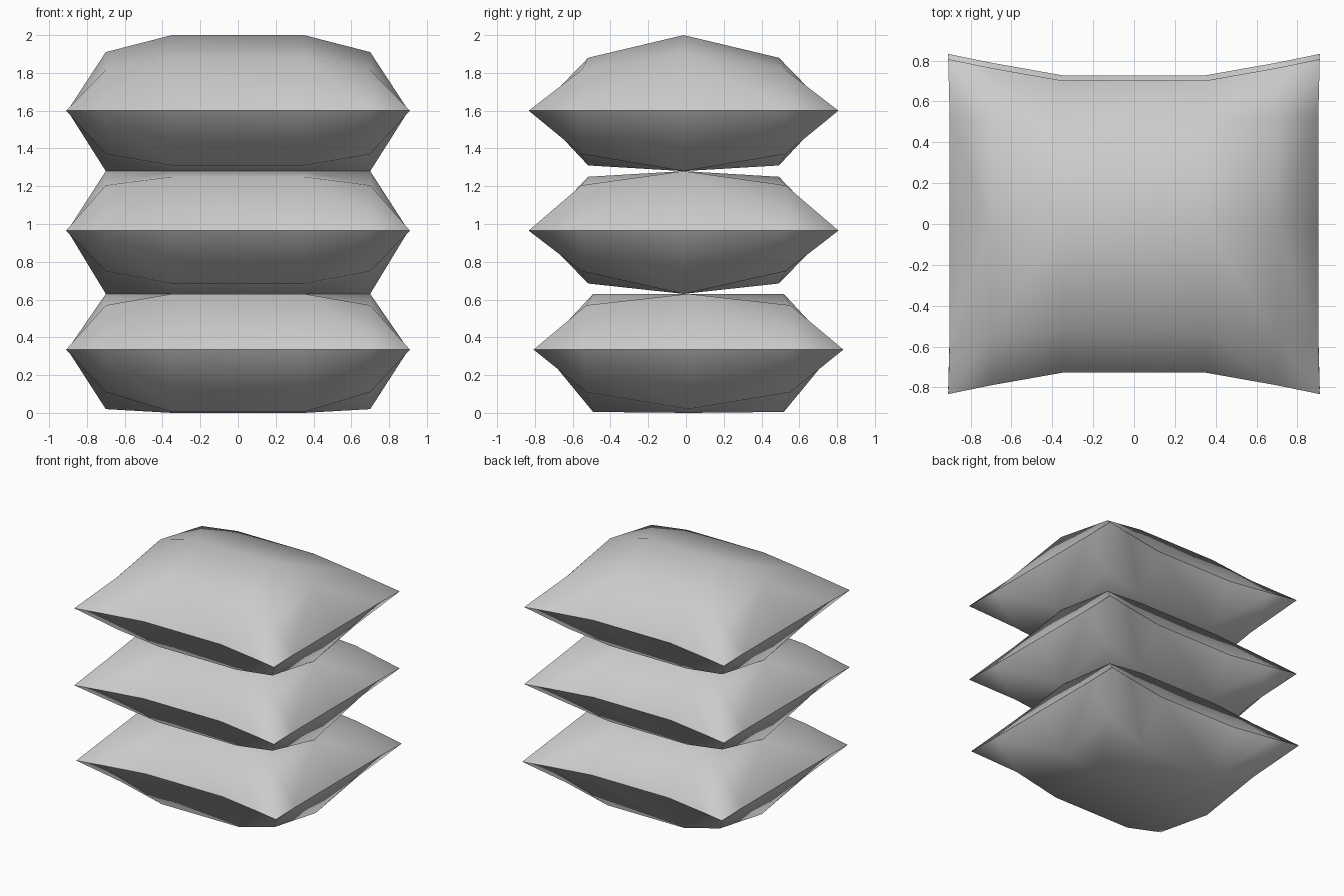
import bpy, bmesh

if "Cube" in bpy.data.objects:
    bpy.data.objects.remove(bpy.data.objects["Cube"])

XS = [-0.91, -0.70, -0.35, 0.35, 0.70, 0.91]
NX, NY = 6, 5


def fold(i, n):
    """Distance of a grid index from the border: 0 = seam."""
    return min(i, n - 1 - i)


def grid_point(i, j):
    """Plan position on the pinched rectangular cushion grid."""
    a, b = fold(i, NX), fold(j, NY)
    sx = -1 if i < NX / 2 else 1
    sy = (j > 2) - (j < 2)
    x = [0.91 if b == 0 else 0.903, 0.70, 0.35][a]
    y = [[0.82, 0.777, 0.715][a], [0.55, 0.54, 0.505][a], 0.0][b]
    return sx * x, sy * y


def cushion(name, seam, upper, lower, shift):
    """Heights are ((x inner, y mid), (x outer, y mid), (x inner, y outer), (x outer, y outer))."""
    bm = bmesh.new()
    rim = {}
    for heights, flip in ((upper, False), (lower, True)):
        v = {}
        for i in range(NX):
            for j in range(NY):
                a, b = fold(i, NX), fold(j, NY)
                x, y = grid_point(i, j)
                if a == 0 or b == 0:
                    if (i, j) not in rim:
                        rim[i, j] = bm.verts.new((x, y + shift, seam))
                    v[i, j] = rim[i, j]
                else:
                    z = heights[(0 if b == 2 else 2) + (0 if a == 2 else 1)]
                    v[i, j] = bm.verts.new((x, y + shift, z))
        # Triangles with diagonals running from the corners to the middle
        for i in range(NX - 1):
            for j in range(NY - 1):
                p, q, r, s = v[i, j], v[i + 1, j], v[i + 1, j + 1], v[i, j + 1]
                if (i < 2) == (j < 2):
                    tris = [(p, q, r), (p, r, s)]
                else:
                    tris = [(p, q, s), (q, r, s)]
                for t in tris:
                    bm.faces.new(t[::-1] if flip else t).smooth = True
    # Sharp seam around the rim
    rim_set = set(rim.values())
    for e in bm.edges:
        if e.verts[0] in rim_set and e.verts[1] in rim_set:
            e.smooth = False
    mesh = bpy.data.meshes.new(name)
    bm.to_mesh(mesh)
    bm.free()
    obj = bpy.data.objects.new(name, mesh)
    bpy.context.collection.objects.link(obj)
    return obj


# Stack of three cushions, bottom one turned round
cushion("bottom_cushion", 0.335, (0.63, 0.63, 0.63, 0.57), (0.0, 0.02, 0.005, 0.11), 0.013)
cushion("middle_cushion", 0.965, (1.28, 1.28, 1.25, 1.205), (0.63, 0.63, 0.685, 0.75), -0.013)
cushion("top_cushion", 1.60, (2.0, 1.91, 1.88, 1.815), (1.28, 1.28, 1.31, 1.37), -0.013)
